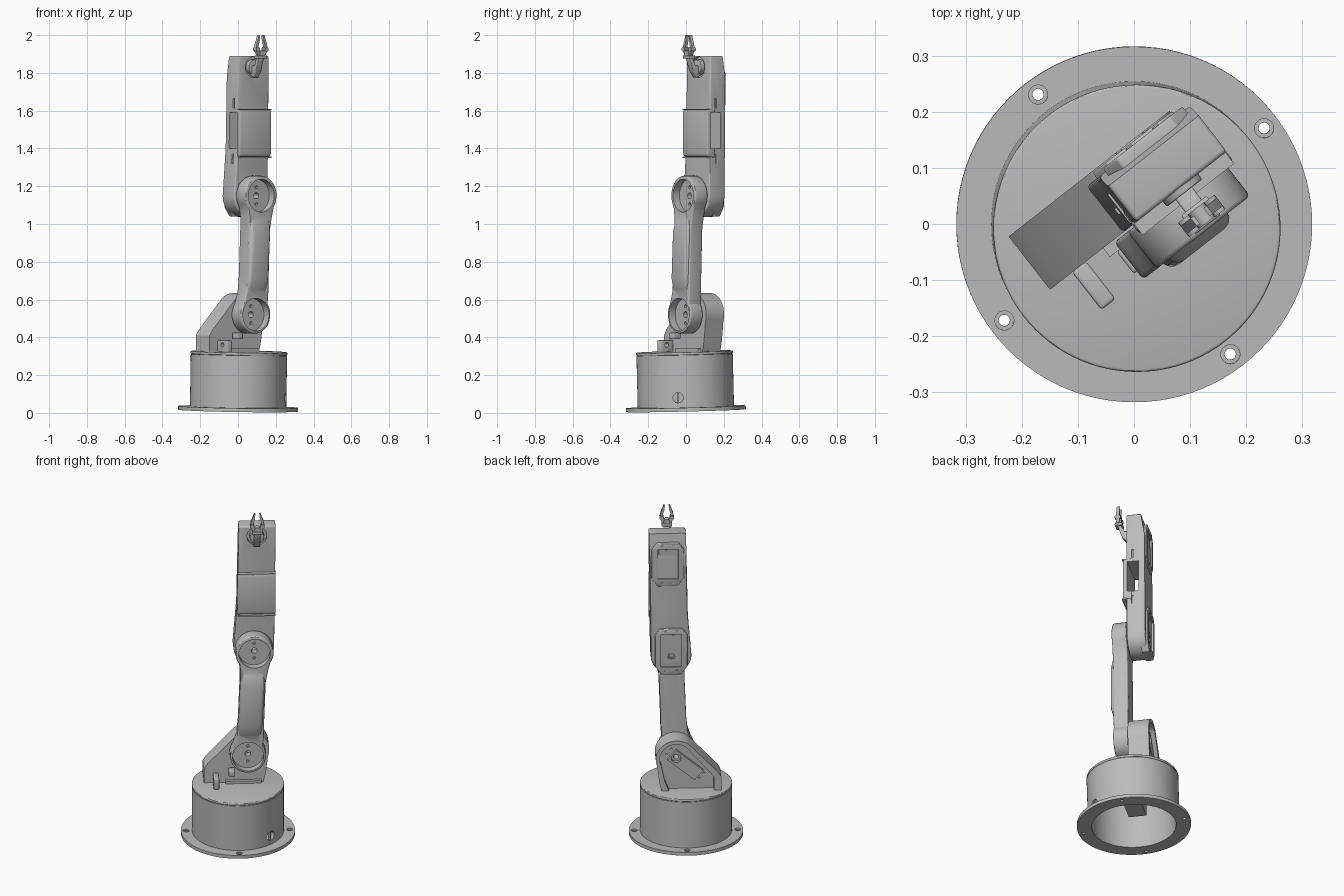
import bpy, bmesh, math
from mathutils import Matrix, Vector

if "Cube" in bpy.data.objects:
    bpy.data.objects.remove(bpy.data.objects["Cube"])

GREY = (0.5, 0.5, 0.5, 1)
mat = bpy.data.materials.new("plain grey")
mat.use_nodes = True
mat.diffuse_color = GREY
mat.node_tree.nodes["Principled BSDF"].inputs["Base Color"].default_value = GREY

# The arm is turned on its base; the base leans slightly
ARM = Matrix.Rotation(math.radians(38), 4, 'Z')
BASE = Vector((0, 0, 1)).rotation_difference(Vector((0.016, -0.024, 1))).to_matrix().to_4x4()


def arc(cx, cy, r, a0, a1, n=24):
    angles = [math.radians(a0 + (a1 - a0) * i / n) for i in range(n + 1)]
    return [(cx + r * math.cos(a), cy + r * math.sin(a)) for a in angles]


def circle(cx, cy, r, n=40):
    return arc(cx, cy, r, 0, 360 - 360 / n, n - 1)


def rect(a0, b0, a1, b1):
    return [(a0, b0), (a1, b0), (a1, b1), (a0, b1)]


def prism(name, outline, lo, hi, axis='y', frame=ARM, bevel=0, shear=0):
    """Extrude an outline along an axis, in the frame of the arm or base."""
    put = {'x': lambda p, d: (d, p[0], p[1]), 'y': lambda p, d: (p[0], d, p[1]),
           'z': lambda p, d: (p[0], p[1], d)}[axis]
    bm = bmesh.new()
    face = bm.faces.new([bm.verts.new(put(p, lo)) for p in outline])
    step = Vector(put((0, 0), hi - lo))
    ext = bmesh.ops.extrude_face_region(bm, geom=[face], use_keep_orig=True)
    bmesh.ops.translate(bm, vec=step, verts=[g for g in ext["geom"] if isinstance(g, bmesh.types.BMVert)])
    bmesh.ops.recalc_face_normals(bm, faces=bm.faces)
    for v in bm.verts:
        v.co.x += shear * (v.co.z - 0.85)
    bm.transform(frame)
    mesh = bpy.data.meshes.new(name)
    bm.to_mesh(mesh)
    bm.free()
    mesh.materials.append(mat)
    ob = bpy.data.objects.new(name, mesh)
    bpy.context.collection.objects.link(ob)
    if bevel:
        mod = ob.modifiers.new("bevel", 'BEVEL')
        mod.width, mod.segments = bevel, 3
        mod.limit_method, mod.angle_limit = 'ANGLE', math.radians(40)
        apply(ob, mod)
    return ob


def apply(ob, mod):
    bpy.context.view_layer.objects.active = ob
    bpy.ops.object.modifier_apply(modifier=mod.name)


def combine(ob, others, operation='DIFFERENCE'):
    for other in others:
        mod = ob.modifiers.new("bool", 'BOOLEAN')
        mod.operation, mod.object, mod.solver = operation, other, 'EXACT'
        apply(ob, mod)
        bpy.data.objects.remove(other)
    return ob


def hole(cx, cy, r, lo, hi, axis='y', frame=ARM):
    return prism("cutter", circle(cx, cy, r), lo, hi, axis, frame)


# Base: flange with four countersunk holes, hollow drum and lid
flange = prism("base_flange", circle(0, 0, 0.317, 96), 0.012, 0.032, 'z', BASE)
combine(flange, [hole(0, 0, 0.235, -0.1, 0.1, 'z', BASE)])
for k in range(4):
    a = math.radians(36.5 + 90 * k)
    x, y = 0.288 * math.cos(a), 0.288 * math.sin(a)
    combine(flange, [hole(x, y, 0.010, -0.1, 0.1, 'z', BASE), hole(x, y, 0.017, 0.024, 0.1, 'z', BASE)])
drum = prism("base_drum", circle(0, 0, 0.255, 96), 0.03, 0.308, 'z', BASE)
combine(drum, [hole(0, 0, 0.235, -0.1, 0.285, 'z', BASE),
               hole(-0.04, 0.085, 0.027, 0.2, 0.3, 'x', BASE)])
prism("cable_plug", rect(-0.045, 0.06, -0.035, 0.11), 0.235, 0.25, 'x', BASE)
prism("base_lid", circle(0, 0, 0.256, 96), 0.31, 0.325, 'z', BASE, bevel=0.005)
prism("lid_seam", circle(0, 0, 0.251, 96), 0.3, 0.315, 'z', BASE)
prism("turntable_motor", rect(-0.1, -0.05, 0.1, 0.05), 0.13, 0.3, 'z')

# Small posts on the lid
post = prism("lid_post", rect(0.0, 0.32, -0.085, 0.385), -0.14, -0.108, 'x', bevel=0.006)
combine(post, [hole(-0.045, 0.36, 0.012, -0.2, 0, 'x')])
prism("joint_stop", rect(-0.055, 0.39, -0.02, 0.425), -0.07, -0.02, 'y', bevel=0.005)
prism("bracket_foot", rect(-0.07, 0.32, 0.13, 0.34), -0.02, 0.01, 'y')

# Shoulder bracket: sloped plate, open at the back, with a tilted motor
P = (0.06, 0.52)
outer = [(-0.19, 0.32), (0.14, 0.32), (0.155, 0.38)] + arc(*P, 0.114, -20, 130) + [(-0.17, 0.44), (-0.19, 0.41)]
inner = [(-0.15, 0.3), (0.09, 0.3), (0.125, 0.39)] + arc(*P, 0.092, -25, 125) + [(-0.15, 0.41)]
bracket = prism("shoulder_bracket", outer, 0.0, 0.12)
combine(bracket, [prism("cutter", inner, 0.085, 0.2), hole(*P, 0.014, -0.1, 0.2)])


def along(angle, pts, c):
    s, t = math.sin(angle), math.cos(angle)
    return [(c[0] + x * t - z * s, c[1] + x * s + z * t) for x, z in pts]


tilt = math.radians(40)
motor = prism("shoulder_motor", along(tilt, rect(-0.165, -0.038, 0.03, 0.038), P), 0.08, 0.105)
combine(motor, [hole(*P, 0.026, 0.0, 0.2)])
for x, z in along(tilt, [(-0.185, -0.02), (-0.185, 0.02), (0.05, -0.02), (0.05, 0.02)], P):
    prism("motor_screw", circle(x, z, 0.007, 12), 0.083, 0.09)

# Upper arm link: round cups at both joints, waisted between
LOW, HIGH = (0.052, 0.52), (0.088, 1.15)
outline = arc(*LOW, 0.1, 145, 395) + [(0.139, 0.64), (0.141, 0.72), (0.15, 0.97), (0.163, 1.04)]
outline += arc(*HIGH, 0.106, -35, 215) + [(0.008, 1.04), (0.008, 0.97), (-0.002, 0.72), (-0.01, 0.64)]
link = prism("upper_arm_link", outline, -0.088, -0.004, bevel=0.008)
spine = prism("link_spine", [(-0.02, 0.63), (-0.086, 0.63), (-0.106, 0.71), (-0.106, 0.96),
                             (-0.086, 1.04), (-0.02, 1.04)], 0.004, 0.139, 'x', bevel=0.022, shear=0.05)
combine(link, [spine], 'UNION')
for c in (LOW, HIGH):
    combine(link, [hole(*c, 0.087, -0.2, -0.045), hole(*c, 0.016, -0.2, 0.1)])
    for dz in (-0.045, 0.045):
        combine(link, [hole(c[0], c[1] + dz, 0.008, -0.2, -0.03)])

# Forearm: long housing with a side window and front cover
body = arc(*HIGH, 0.113, 180, 360) + [(0.205, 1.4), (0.21, 1.89), (0.005, 1.89), (-0.005, 1.4)]
forearm = prism("forearm_housing", body, 0.0, 0.105, bevel=0.008)
cover = prism("forearm_cover", [(0.03, 1.35), (-0.016, 1.36), (-0.02, 1.38), (-0.02, 1.59),
                                (-0.016, 1.605), (0.03, 1.61)], -0.003, 0.209, 'x', bevel=0.006)
combine(forearm, [cover], 'UNION')
wedge = prism("cutter", [(0.07, 1.95), (0.2, 1.95), (0.2, 1.74), (0.106, 1.74), (0.085, 1.87)], -0.1, 0.4, 'x')
window = prism("cutter", rect(0.005, 1.4, 0.07, 1.59), -0.1, 0.4, 'x')
combine(forearm, [wedge, window, hole(*HIGH, 0.016, -0.1, 0.3)])
for z0 in (1.32, 1.615):
    for u0 in (-0.02, 0.2):
        combine(forearm, [prism("cutter", rect(0.03, z0, 0.042, z0 + 0.05), u0, u0 + 0.03, 'x')])
prism("cover_lip", rect(-0.025, 1.35, 0.0, 1.358), 0.0, 0.207, 'x')
prism("cover_top_lip", rect(-0.025, 1.603, 0.0, 1.61), 0.0, 0.207, 'x')

# Motor mounts on the back of the forearm, elbow and wrist


def motor_mount(name, u, z0, z1, y):
    pad = [(u - 0.09, z0 + 0.05), (u - 0.055, z0), (u + 0.055, z0), (u + 0.09, z0 + 0.05),
           (u + 0.09, z1 - 0.04), (u + 0.06, z1), (u - 0.06, z1), (u - 0.09, z1 - 0.04)]
    axle = (u, (z0 + z1) / 2 - 0.02)
    ring = prism(name, pad, y - 0.03, y + 0.012, bevel=0.004)
    pocket = prism("cutter", rect(u - 0.058, z0 + 0.045, u + 0.058, z1 - 0.035), y - 0.01, y + 0.1)
    combine(ring, [pocket, hole(*axle, 0.016, -0.1, 0.3)])
    block = prism(name + "_motor", rect(u - 0.05, z0 + 0.075, u + 0.05, z1 - 0.04), y - 0.015, y + 0.002)
    combine(block, [hole(*axle, 0.03, -0.1, 0.3)])
    for du in (-0.03, 0.03):
        for z in (z0 + 0.02, z1 - 0.016):
            prism("mount_screw", circle(u + du, z, 0.007, 12), y, y + 0.015)


motor_mount("elbow_mount", HIGH[0], 1.04, 1.32, 0.105)
motor_mount("wrist_mount", 0.107, 1.58, 1.84, 0.1)

# Wrist: dished disc, bent stem and gripper
W = (0.105, 1.83)
combine(forearm, [hole(*W, 0.055, -0.1, 0.015)])
prism("wrist_disc", circle(*W, 0.04), -0.012, 0.02, bevel=0.003)
prism("wrist_stem", [(0.01, 1.79), (-0.02, 1.775), (-0.045, 1.81), (-0.07, 1.88),
                     (-0.05, 1.885), (-0.03, 1.84), (0.01, 1.835)], 0.085, 0.122, 'x', bevel=0.004)
prism("gripper_palm", rect(0.075, 1.875, 0.133, 1.892), -0.082, -0.04, bevel=0.004)
prism("gripper_gear", circle(0.104, 1.9, 0.018, 16), -0.078, -0.046)
finger = [(0.006, 1.888), (0.026, 1.895), (0.04, 1.925), (0.034, 1.955), (0.026, 1.975), (0.018, 2.0),
          (0.011, 1.998), (0.014, 1.97), (0.02, 1.95), (0.022, 1.93), (0.012, 1.912)]
for side, label in ((1, "left"), (-1, "right")):
    prism(label + "_finger", [(0.104 + side * a, z) for a, z in finger], -0.072, -0.054)
    prism(label + "_finger_link", circle(0.104 + side * 0.029, 1.925, 0.012, 12), -0.079, -0.047)

# Smooth round surfaces, keep crisp edges
for ob in bpy.context.scene.objects:
    ob.select_set(ob.type == 'MESH')
bpy.ops.object.shade_smooth_by_angle(angle=math.radians(30))
